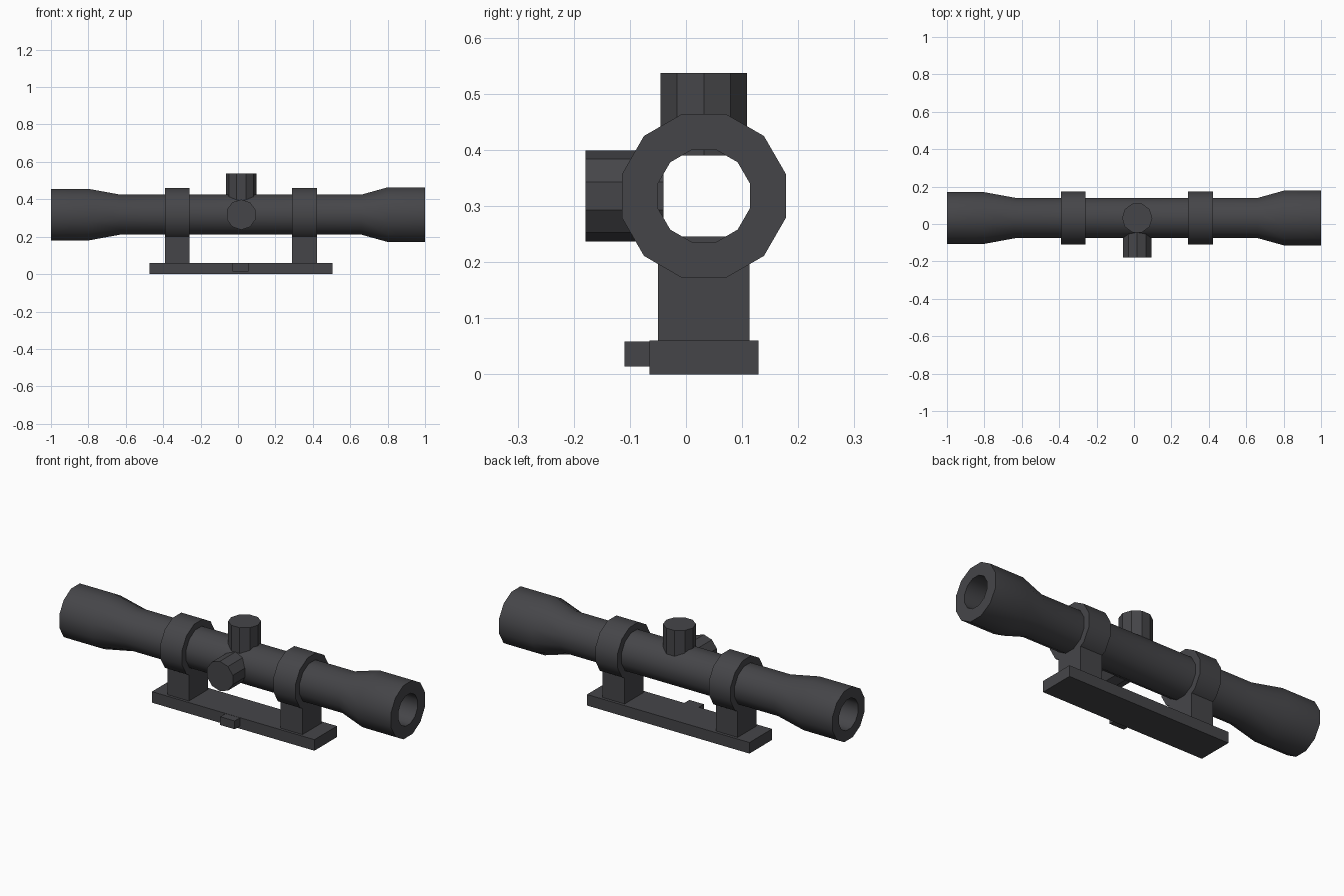
import bpy, bmesh
from math import sin, cos, pi, radians
from mathutils import Matrix, Vector

cube = bpy.data.objects.get("Cube")
if cube:
    bpy.data.objects.remove(cube, do_unlink=True)

AXIS_Y, AXIS_Z = 0.032, 0.318   # centre line of the tube
TURRET_X = 0.017

metal = bpy.data.materials.new("dark grey metal")
metal.use_nodes = True
GREY = (0.06, 0.06, 0.066, 1)
metal.diffuse_color = GREY
metal.node_tree.nodes["Principled BSDF"].inputs["Base Color"].default_value = GREY


def finish(name, bm, smooth=None):
    bmesh.ops.recalc_face_normals(bm, faces=bm.faces)
    mesh = bpy.data.meshes.new(name)
    bm.to_mesh(mesh)
    bm.free()
    mesh.materials.append(metal)
    ob = bpy.data.objects.new(name, mesh)
    bpy.context.collection.objects.link(ob)
    if smooth:
        bpy.ops.object.select_all(action="DESELECT")
        ob.select_set(True)
        bpy.context.view_layer.objects.active = ob
        bpy.ops.object.shade_smooth_by_angle(angle=radians(smooth))
    return ob


def box(name, x, y, z):
    """Box from (min, max) pairs."""
    bm = bmesh.new()
    bmesh.ops.create_cube(bm, size=1)
    for v in bm.verts:
        v.co = Vector([a + (b - a) * (c + 0.5) for (a, b), c in zip((x, y, z), v.co)])
    return finish(name, bm)


def lathe(name, profile, sides=12):
    """Closed (x, apothem) profile turned about the tube axis, flat side up."""
    bm = bmesh.new()
    rings = []
    for x, r in profile:
        r /= cos(pi / sides)
        angles = [2 * pi * (i + 0.5) / sides for i in range(sides)]
        rings.append([bm.verts.new((x, AXIS_Y + r * cos(a), AXIS_Z + r * sin(a))) for a in angles])
    for k, ring in enumerate(rings):
        nxt = rings[(k + 1) % len(rings)]
        for i in range(sides):
            j = (i + 1) % sides
            bm.faces.new((ring[i], ring[j], nxt[j], nxt[i]))
    return finish(name, bm, 32)


def knob(name, start, end, turn):
    """Ten-sided adjustment knob between two points."""
    start, end = Vector(start), Vector(end)
    d = end - start
    bm = bmesh.new()
    bmesh.ops.create_cone(bm, cap_ends=True, segments=10, radius1=0.081, radius2=0.081, depth=d.length)
    rot = Vector((0, 0, 1)).rotation_difference(d).to_matrix().to_4x4()
    place = Matrix.Translation((start + end) / 2) @ rot @ Matrix.Rotation(turn, 4, "Z")
    bmesh.ops.transform(bm, matrix=place, verts=bm.verts)
    return finish(name, bm)


# Hollow tube with a flared bell at each end
lathe("scope_tube", [(-1, 0.138), (-0.8, 0.138), (-0.63, 0.107), (0.66, 0.107),
                     (0.8, 0.146), (1, 0.146), (1, 0.082), (-1, 0.082)])

# Clamp rings and their legs
for side, x0, x1 in (("right", -0.39, -0.26), ("left", 0.29, 0.423)):
    lathe(side + "_clamp_ring", [(x0, 0.142), (x1, 0.142), (x1, 0.1), (x0, 0.1)])
    box(side + "_mount_leg", (x0, x1), (-0.05, 0.113), (0.055, 0.246))

# Mounting rail and its release button
box("mount_rail", (-0.472, 0.505), (-0.065, 0.129), (0, 0.06))
box("release_button", (-0.03, 0.057), (-0.11, -0.06), (0.014, 0.059))

# Adjustment knobs
knob("top_knob", (TURRET_X, AXIS_Y, 0.39), (TURRET_X, AXIS_Y, 0.537), pi / 2)
knob("front_knob", (TURRET_X, -0.04, AXIS_Z), (TURRET_X, -0.179, AXIS_Z), 0)
